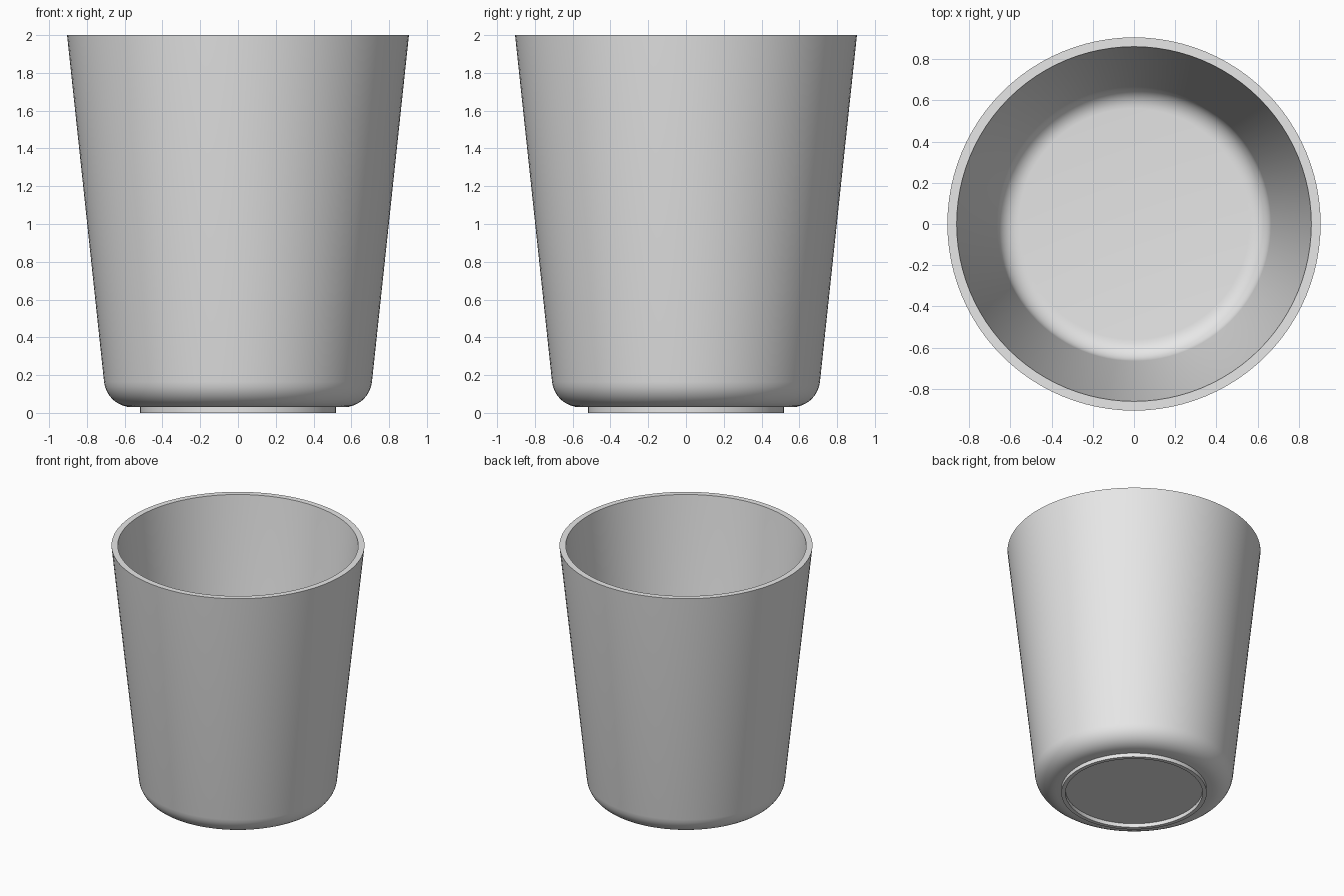
import bpy, bmesh
from math import sin, cos, radians, pi

cube = bpy.data.objects.get("Cube")
if cube:
    bpy.data.objects.remove(cube, do_unlink=True)

SIDES = 96
TILT = 6.1        # wall lean in degrees
CORNER = (0.56, 0.18)   # shared centre of the inner and outer bottom rounding


def make_material(name, rgb):
    mat = bpy.data.materials.new(name)
    mat.use_nodes = True
    mat.diffuse_color = (*rgb, 1)
    mat.node_tree.nodes["Principled BSDF"].inputs["Base Color"].default_value = (*rgb, 1)
    return mat


def corner_arc(radius, steps=8):
    """Rounding from the flat bottom up to the leaning wall."""
    arc = []
    for i in range(steps + 1):
        a = radians(-90 + (90 - TILT) * i / steps)
        arc.append((CORNER[0] + radius * cos(a), CORNER[1] + radius * sin(a)))
    return arc


def lathe(name, profile, mat):
    """Spin a radius/height profile around the z axis."""
    bm = bmesh.new()
    verts = [bm.verts.new((r, 0, z)) for r, z in profile]
    edges = [bm.edges.new(pair) for pair in zip(verts, verts[1:])]
    bmesh.ops.spin(bm, geom=verts + edges, cent=(0, 0, 0), axis=(0, 0, 1),
                   angle=2 * pi, steps=SIDES)
    bmesh.ops.remove_doubles(bm, verts=bm.verts, dist=0.0001)
    bmesh.ops.recalc_face_normals(bm, faces=bm.faces)
    mesh = bpy.data.meshes.new(name)
    bm.to_mesh(mesh)
    bm.free()
    obj = bpy.data.objects.new(name, mesh)
    bpy.context.collection.objects.link(obj)
    mesh.materials.append(mat)
    bpy.ops.object.select_all(action='DESELECT')
    obj.select_set(True)
    bpy.context.view_layer.objects.active = obj
    bpy.ops.object.shade_smooth_by_angle(angle=radians(35))
    return obj


grey = make_material("light grey", (0.8, 0.8, 0.8))

# Closed profile: foot ring, outer wall, rim, inner wall and inner floor
foot = [(0, 0.03), (0.49, 0.03), (0.49, 0), (0.52, 0), (0.52, 0.03)]
rim = [(0.905, 2), (0.86, 2)]
inside = corner_arc(0.105)[::-1]
floor = [(0, inside[-1][1])]
lathe("cup", foot + corner_arc(0.15) + rim + inside + floor, grey)
